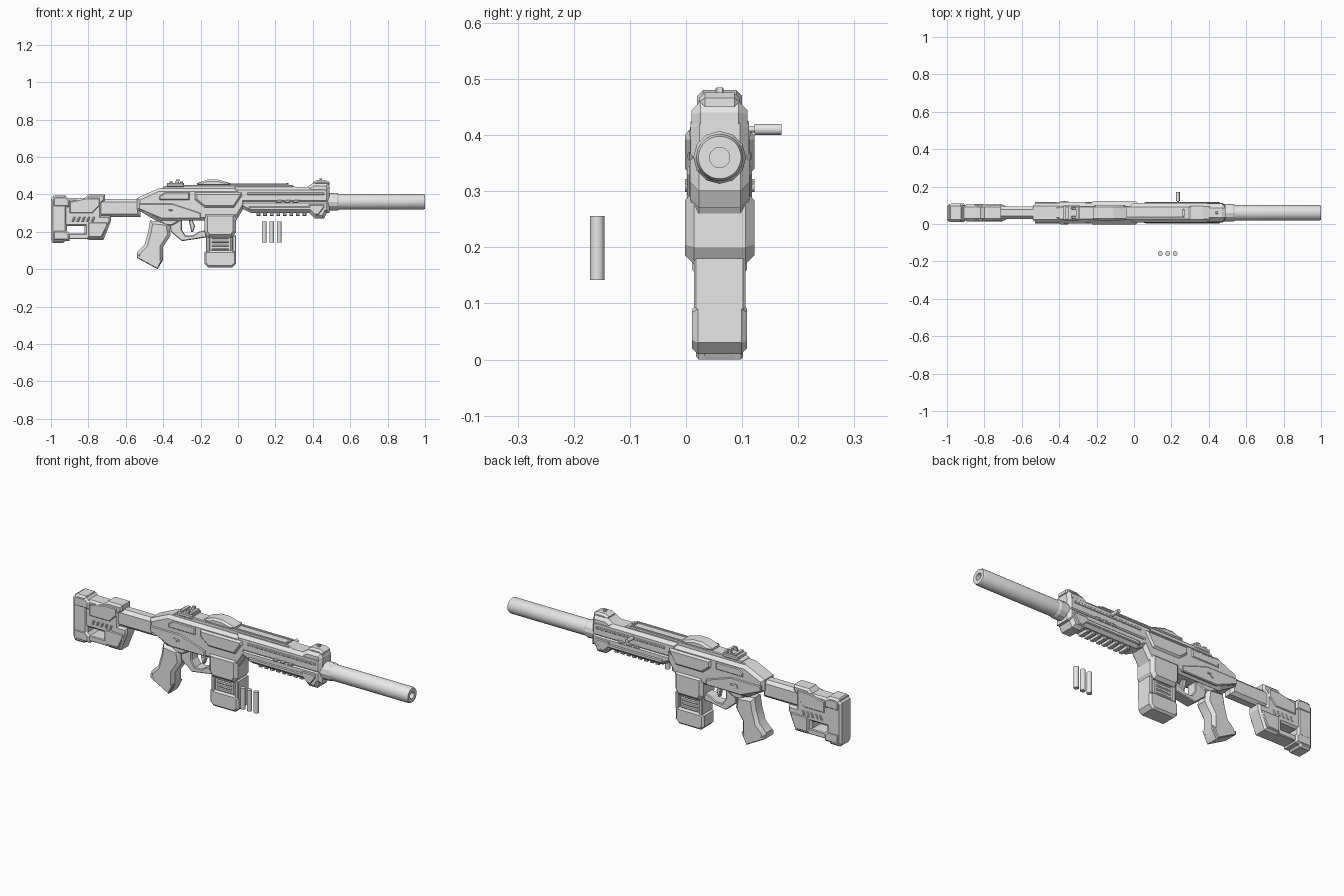
import bpy, bmesh, math
from mathutils import Vector

cube = bpy.data.objects.get("Cube")
if cube:
    bpy.data.objects.remove(cube)

# Shared measures: centre plane, barrel height, half widths and chamfers
CENTRE, BARREL, RAIL = .06, .36, .45
PLATE, FULL, MEDIUM, SLIM = .062, .053, .046, .036
FINE, SOFT, BOLD = .004, .01, .016

grey = bpy.data.materials.new("light_grey")
grey.use_nodes = True
colour = (.8, .8, .8, 1)
grey.diffuse_color = colour
grey.node_tree.nodes["Principled BSDF"].inputs["Base Color"].default_value = colour


def finish(name, bm, smooth):
    bmesh.ops.recalc_face_normals(bm, faces=bm.faces)
    mesh = bpy.data.meshes.new(name)
    bm.to_mesh(mesh)
    bm.free()
    mesh.materials.append(grey)
    ob = bpy.data.objects.new(name, mesh)
    bpy.context.collection.objects.link(ob)
    if smooth:
        bpy.ops.object.select_all(action="DESELECT")
        ob.select_set(True)
        bpy.context.view_layer.objects.active = ob
        bpy.ops.object.shade_smooth_by_angle(angle=math.radians(40))


def prism(name, outline, half, bevel=FINE, offset=0, smooth=False):
    """Side outline (x, z) extruded across y, with chamfered side faces."""
    bm = bmesh.new()
    low, high = CENTRE + offset - half + bevel, CENTRE + offset + half - bevel
    near, far = [[bm.verts.new((x, y, z)) for x, z in outline] for y in (low, high)]
    caps = [bm.faces.new(near), bm.faces.new(far)]
    for i in range(len(near)):
        bm.faces.new((near[i - 1], near[i], far[i], far[i - 1]))
    bmesh.ops.recalc_face_normals(bm, faces=bm.faces)
    bmesh.ops.inset_region(bm, faces=caps, thickness=bevel, depth=bevel, use_even_offset=True)
    finish(name, bm, smooth)


def block(name, x, z, half, bevel=FINE, lean=0, offset=0,
          rear_low=None, front_low=None, front_top=None, rear_top=None):
    """Box whose side corners may be cut by (along x, along z); lean shifts the top."""
    (rear, front), (low, top) = x, z
    outline = []
    corners = ((rear, low, 1, 1, rear_low), (front, low, -1, 1, front_low),
               (front + lean, top, -1, -1, front_top), (rear + lean, top, 1, -1, rear_top))
    for cx, cz, sx, sz, cut in corners:
        if not cut:
            outline.append((cx, cz))
            continue
        pair = [(cx, cz + sz * cut[1]), (cx + sx * cut[0], cz)]
        outline += pair if sx == sz else pair[::-1]
    prism(name, outline, half, bevel, offset)


def row(name, count, step, x, z, half, **options):
    """Evenly stepped copies of a small block."""
    for i in range(count):
        dx, dz = step[0] * i, step[1] * i
        block(name, [a + dx for a in x], [a + dz for a in z], half, **options)


def lathe(name, origin, axis, profile, sides=24, smooth=True):
    """Rings of (distance, radius) around an axis, closed at both ends."""
    bm = bmesh.new()
    axis = Vector(axis)
    across = axis.orthogonal().normalized()
    up = axis.cross(across)
    rings = []
    for distance, radius in profile:
        angles = [math.tau * (k + .5) / sides for k in range(sides)]
        rings.append([bm.verts.new(Vector(origin) + axis * distance
                                   + (across * math.cos(a) + up * math.sin(a)) * radius)
                      for a in angles])
    for ring, following in zip(rings, rings[1:]):
        for k in range(sides):
            bm.faces.new((ring[k - 1], ring[k], following[k], following[k - 1]))
    bm.faces.new(rings[0])
    bm.faces.new(rings[-1])
    finish(name, bm, smooth)


# Barrel sleeve with a recessed bore, and its faceted collar
lathe("barrel_sleeve", (0, CENTRE, BARREL), (1, 0, 0),
      [(.45, .042), (.99, .042), (1, .038), (1, .018), (.93, .018)])
lathe("barrel_collar", (0, CENTRE, BARREL), (1, 0, 0),
      [(.47, .044), (.48, .047), (.53, .047), (.54, .042)], sides=12, smooth=False)

# Receiver with raised side plates
block("receiver", (-.54, .04), (.26, .43), FULL, BOLD, rear_low=(.1, .06),
      front_low=(.05, .08), front_top=(.05, .03), rear_top=(.11, .05))
block("receiver_crown", (-.44, -.24), (.4, RAIL), SLIM, SOFT,
      front_top=(.04, .03), rear_top=(.07, .03))
block("receiver_keel", (-.45, -.3), (.23, .3), SLIM, SOFT, rear_low=(.06, .04), front_low=(.05, .03))
block("upper_side_plate", (-.23, .02), (.33, .41), PLATE, SOFT,
      rear_low=(.05, .04), front_low=(.04, .06))
block("magazine_well", (-.18, -.01), (.17, .3), PLATE, BOLD, rear_low=(.02, .03), front_low=(.02, .03))
block("rear_side_plate", (-.53, -.2), (.27, .35), .058, FINE,
      rear_low=(.12, .05), front_top=(.15, .05))
block("cheek_plate", (-.42, -.26), (.37, .41), FULL + FINE, FINE, rear_top=(.03, .02))
lathe("selector", (-.38, CENTRE - PLATE, .31), (0, 1, 0), [(0, .012), (PLATE * 2, .012)], sides=16)
block("selector_lever", (-.38, -.35), (.31, .32), PLATE)

# Pistol grip with its heel, guard and trigger
prism("pistol_grip", [(-.47, .26), (-.37, .25), (-.36, .18), (-.4, .12), (-.4, .05), (-.43, 0),
                      (-.54, .06), (-.54, .09), (-.5, .13), (-.48, .2)], .042, BOLD, smooth=True)
prism("grip_heel", [(-.4, .06), (-.43, 0), (-.54, .06), (-.54, .08), (-.45, .04)], .042)
prism("trigger_guard", [(-.37, .27), (-.36, .2), (-.3, .15), (-.17, .17), (-.17, .21),
                        (-.21, .2), (-.24, .18), (-.28, .18), (-.3, .21), (-.3, .27)], .03)
block("trigger", (-.25, -.23), (.2, .27), .012, lean=-.015, front_low=(.01, .03))

# Magazine with side ribs and a heavy base
block("magazine", (-.16, -.03), (.08, .2), .04, SOFT)
row("magazine_rib", 4, (0, .02), (-.14, -.05), (.1, .11), .044)
row("magazine_edge", 2, (.14, 0), (-.17, -.15), (.09, .18), MEDIUM)
block("magazine_base", (-.18, -.01), (.01, .1), .049, SOFT, rear_low=(.02, .02),
      front_low=(.02, .02), front_top=(.02, .01), rear_top=(.02, .01))

# Stock: tube, skeleton body and butt
block("stock_tube", (-.78, -.52), (.28, .375), .034, BOLD)
block("stock_upper", (-.93, -.73), (.23, .38), .041, SOFT)
block("stock_shoulder", (-.82, -.71), (.34, .4), .041, SOFT,
      front_low=(.03, .03), rear_top=(.02, .02))
block("stock_lower", (-.82, -.68), (.155, .285), .041, SOFT, rear_low=(.03, .01), front_low=(.04, .1))
block("stock_bar", (-.93, -.8), (.16, .19), .041, FINE)
block("stock_upper_plate", (-.9, -.74), (.3, .38), MEDIUM, front_low=(.04, .04), rear_top=(.09, .02))
block("stock_lower_plate", (-.8, -.7), (.17, .25), MEDIUM, front_low=(.03, .06))
row("stock_tooth", 5, (.026, 0), (-.89, -.876), (.255, .28), .044, lean=SOFT)
block("butt", (-1, -.914), (.14, .395), MEDIUM, SOFT, rear_low=(.01, .02), front_low=(.02, .02),
      front_top=(.01, .02), rear_top=(.02, .02))
row("butt_pad", 2, (0, .18), (-.99, -.9), (.15, .21), .049, bevel=SOFT, front_top=(.02, .02))

# Handguard with trims, vents and a ribbed underside
block("upper_handguard", (-.02, .49), (.35, .44), .052, BOLD, front_top=(.02, .02))
block("front_block", (.37, .49), (.38, .46), .05, BOLD, front_top=(.01, .02), rear_top=(.03, .02))
block("lower_handguard", (.01, .49), (.3, .37), FULL, BOLD, rear_low=(.06, .03))
block("front_foot", (.38, .49), (.27, .36), FULL, BOLD, rear_low=(.03, .03), front_low=(.03, .06))
block("lower_trim", (.06, .42), (.315, .335), .058)
block("foot_trim", (.38, .46), (.29, .345), .058, rear_low=(.03, .03), front_low=(.03, .04))
block("upper_trim", (.05, .46), (.395, .41), .055)
row("vent_rib", 3, (.045, 0), (.2, .23), (.355, .37), .058, lean=SOFT)
row("underside_rib", 8, (.035, 0), (.1, .12), (.285, .32), .032)

# Top rail with paired strips, optic hump and stop
block("top_rail", (-.4, .32), (.425, RAIL), SLIM, rear_top=(.03, .01), front_top=(.03, .02))
block("optic_hump", (-.22, -.04), (RAIL, .48), .04, SOFT, rear_top=(.06, .02), front_top=(.07, .02))
block("rail_stop", (.26, .27), (.44, .46), .02)

# Rear sight, with mirrored ears and rail strips
block("rear_sight_base", (-.38, -.29), (.44, .46), .04)
row("rear_sight_bar", 2, (.055, 0), (-.365, -.35), (RAIL, .47), SLIM)
for side in (-1, 1):
    block("rear_sight_ear", (-.34, -.32), (RAIL, .48), .006, .002, lean=SOFT, offset=side * .024)
    block("rail_strip", (-.22, .27), (.435, .457), FINE, .001, offset=side * .027)

# Front sight
block("front_sight", (.4, .49), (RAIL, .476), SLIM, SOFT, rear_top=(.02, .01), front_top=(.02, .01))
block("front_sight_post", (.435, RAIL), (.47, .485), .007, .002)

# Charging handle on the left
lathe("charging_handle", (.235, CENTRE, .41), (0, 1, 0),
      [(.04, .005), (.062, .005), (.062, .01), (.11, .01)], sides=12)

# Loose cartridges
for x in (.14, .18, .22):
    lathe("cartridge", (x, -.158, .142), (0, 0, 1), [(0, .013), (.114, .013)], sides=16)
